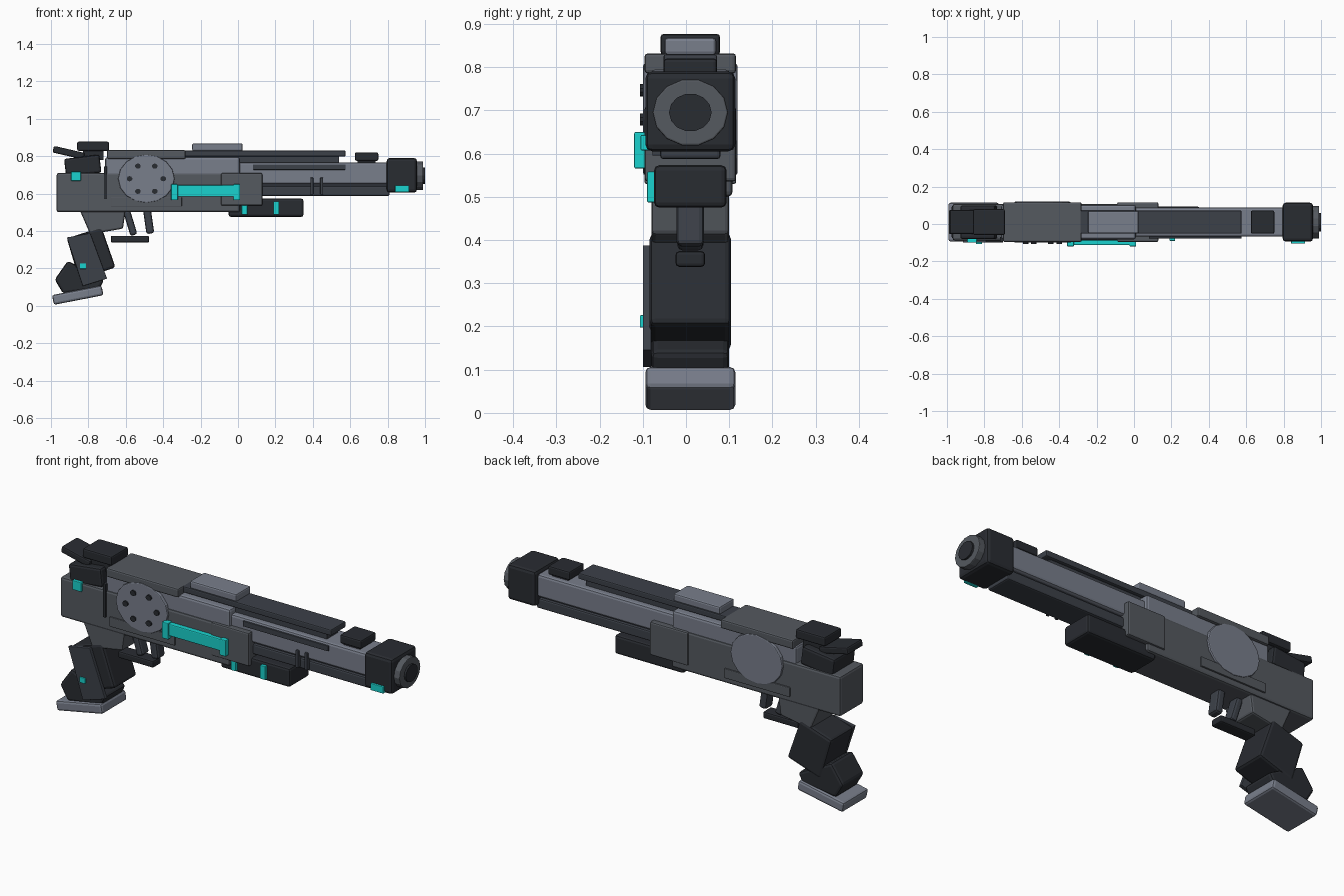
import bpy, bmesh, math
from mathutils import Matrix

if "Cube" in bpy.data.objects:
    bpy.data.objects.remove(bpy.data.objects["Cube"])

YC = 0.01  # body centre plane


def material(name, rgb):
    m = bpy.data.materials.new(name)
    m.diffuse_color = (*rgb, 1)
    m.use_nodes = True
    m.node_tree.nodes["Principled BSDF"].inputs["Base Color"].default_value = m.diffuse_color
    return m


DARK = material("dark", (0.022, 0.025, 0.031))
SLATE = material("slate", (0.045, 0.052, 0.066))
GREY = material("mid_grey", (0.09, 0.10, 0.115))
LIGHT = material("light_grey", (0.19, 0.21, 0.26))
CYAN = material("cyan", (0.01, 0.65, 0.62))


def finish(name, bm, mat, bevel):
    bmesh.ops.recalc_face_normals(bm, faces=bm.faces)
    me = bpy.data.meshes.new(name)
    bm.to_mesh(me)
    bm.free()
    ob = bpy.data.objects.new(name, me)
    bpy.context.collection.objects.link(ob)
    me.materials.append(mat)
    if bevel:
        mod = ob.modifiers.new("bevel", 'BEVEL')
        mod.width = bevel
        mod.segments = 2
        mod.limit_method = 'ANGLE'
        mod.angle_limit = math.radians(40)
    return ob


def box(name, x, z, y, mat, bevel=0.008, tilt=0):
    """Box from x, z, y ranges; tilt in degrees, clockwise in the front view."""
    bm = bmesh.new()
    bmesh.ops.create_cube(bm, size=1)
    size = [b - a for a, b in (x, y, z)]
    bmesh.ops.scale(bm, vec=size, verts=bm.verts)
    ob = finish(name, bm, mat, bevel)
    ob.location = [(a + b) / 2 for a, b in (x, y, z)]
    ob.rotation_euler.y = math.radians(tilt)
    return ob


def mid(half):
    return (YC - half, YC + half)


def prism(name, pts, y, mat, bevel=0.01):
    """Extrude a front-view profile across y."""
    bm = bmesh.new()
    face = bm.faces.new([bm.verts.new((px, y[0], pz)) for px, pz in pts])
    ext = bmesh.ops.extrude_face_region(bm, geom=[face])
    verts = [v for v in ext["geom"] if isinstance(v, bmesh.types.BMVert)]
    bmesh.ops.translate(bm, vec=(0, y[1] - y[0], 0), verts=verts)
    return finish(name, bm, mat, bevel)


def drum(name, loc, r, depth, axis, scale, mat, sides, bevel=0.0):
    bm = bmesh.new()
    bmesh.ops.create_cone(bm, cap_ends=True, segments=sides, radius1=r, radius2=r, depth=depth)
    rot = Matrix.Rotation(math.pi / 2, 4, 'Y' if axis == 'X' else 'X')
    bmesh.ops.transform(bm, matrix=rot, verts=bm.verts)
    bmesh.ops.scale(bm, vec=scale, verts=bm.verts)
    ob = finish(name, bm, mat, bevel)
    ob.location = loc
    return ob


# Receiver and slide
box("frame", (-0.97, 0.01), (0.50, 0.71), mid(0.098), GREY, 0.012)
box("forward_frame", (-0.09, 0.13), (0.535, 0.71), mid(0.106), GREY)
box("slide", (-0.71, 0.01), (0.60, 0.795), mid(0.092), LIGHT, 0.012)
box("top_cover", (-0.70, -0.28), (0.785, 0.832), mid(0.106), GREY)
box("lower_strip", (-0.68, -0.30), (0.53, 0.58), mid(0.106), GREY, 0.004)
box("rear_slot", (-0.717, -0.70), (0.57, 0.745), (-0.096, -0.07), DARK, 0.002)

# Barrel group
box("barrel", (0.0, 0.81), (0.65, 0.767), mid(0.078), LIGHT, 0.012)
box("under_tube", (0.10, 0.81), (0.587, 0.64), mid(0.070), SLATE)
box("tube_web", (0.10, 0.80), (0.63, 0.66), mid(0.055), SLATE, 0)
box("top_rail", (-0.29, 0.575), (0.798, 0.83), mid(0.062), SLATE, 0.006)
box("rail_support", (-0.28, 0.54), (0.76, 0.80), mid(0.045), SLATE, 0)
box("rail_rib", (-0.245, 0.025), (0.828, 0.868), mid(0.060), LIGHT)
box("barrel_slot", (0.08, 0.575), (0.727, 0.755), (-0.077, -0.05), SLATE, 0.003)
for i, px in enumerate((0.395, 0.447)):
    box(f"barrel_pin_{i}", (px - 0.008, px + 0.008), (0.595, 0.685), (-0.078, -0.05), SLATE, 0.003)
box("muzzle_block", (0.795, 0.957), (0.605, 0.79), mid(0.104), DARK, 0.016)
drum("muzzle_ring", (0.965, YC, 0.695), 0.078, 0.05, 'X', (1, 1.12, 1), GREY, 14, 0.004)
drum("muzzle_bore", (0.98, YC, 0.695), 0.044, 0.04, 'X', (1, 1.12, 1), DARK, 14)

# Sights and hammer
box("front_sight", (0.625, 0.75), (0.775, 0.82), mid(0.062), DARK)
box("front_sight_base", (0.64, 0.735), (0.75, 0.79), mid(0.05), DARK, 0)
box("rear_sight", (-0.86, -0.69), (0.828, 0.877), mid(0.069), DARK)
box("hammer_block", (-0.925, -0.735), (0.70, 0.797), mid(0.09), DARK, 0.012, -7)
box("sight_post", (-0.83, -0.72), (0.78, 0.84), mid(0.05), DARK, 0)
box("hammer_spur", (-0.99, -0.82), (0.80, 0.836), mid(0.064), DARK, 0.008, 13)

# Rotary drum with six chamber marks
drum("drum", (-0.49, YC, 0.679), 0.129, 0.218, 'Y', (1.17, 1, 1), LIGHT, 16, 0.005)
for i in range(6):
    a = i * math.pi / 3
    drum(f"chamber_{i}", (-0.49 + 0.09 * math.cos(a), -0.095, 0.679 + 0.078 * math.sin(a)),
         0.014, 0.024, 'Y', (1.1, 1, 1), DARK, 10)

# Underslung module
box("module", (-0.05, 0.35), (0.475, 0.573), mid(0.084), DARK, 0.012)
for i, px in enumerate((0.035, 0.205)):
    box(f"module_light_{i}", (px - 0.015, px + 0.015), (0.487, 0.558), (-0.09, -0.06), CYAN, 0.003)

# Glowing side bar and accents
box("energy_bar", (-0.35, 0.0), (0.583, 0.645), (-0.113, -0.08), CYAN, 0.005)
for i, px in enumerate((-0.34, -0.006)):
    box(f"energy_bar_end_{i}", (px - 0.018, px + 0.018), (0.565, 0.65), (-0.12, -0.08), CYAN, 0.004)
box("rear_light", (-0.892, -0.84), (0.668, 0.717), (-0.099, -0.08), CYAN, 0.003)
box("muzzle_light", (0.84, 0.915), (0.607, 0.643), (-0.105, -0.08), CYAN, 0.003)

# Grip
prism("grip_neck", [(-0.85, 0.52), (-0.60, 0.52), (-0.615, 0.412), (-0.79, 0.382)], mid(0.09), GREY)
prism("grip_upper", [(-0.915, 0.36), (-0.73, 0.42), (-0.655, 0.205), (-0.85, 0.14)], mid(0.094), DARK, 0.014)
prism("grip_lower", [(-0.91, 0.24), (-0.98, 0.14), (-0.935, 0.065), (-0.74, 0.09), (-0.715, 0.14)],
      mid(0.09), DARK, 0.014)
prism("grip_panel", [(-0.915, 0.365), (-0.79, 0.388), (-0.70, 0.145), (-0.83, 0.105)],
      (-0.10, -0.08), SLATE, 0.003)
box("grip_light", (-0.845, -0.812), (0.197, 0.226), (-0.107, -0.09), CYAN, 0.003)
box("grip_base", (-0.992, -0.722), (0.03, 0.083), mid(0.104), LIGHT, 0.012, -11)

# Trigger and guard
box("trigger", (-0.595, -0.557), (0.375, 0.51), mid(0.03), SLATE, 0.012, -17)
box("guard_post", (-0.499, -0.457), (0.385, 0.52), mid(0.032), SLATE, 0.012, -8)
box("guard_bar", (-0.68, -0.475), (0.338, 0.374), mid(0.034), DARK)
